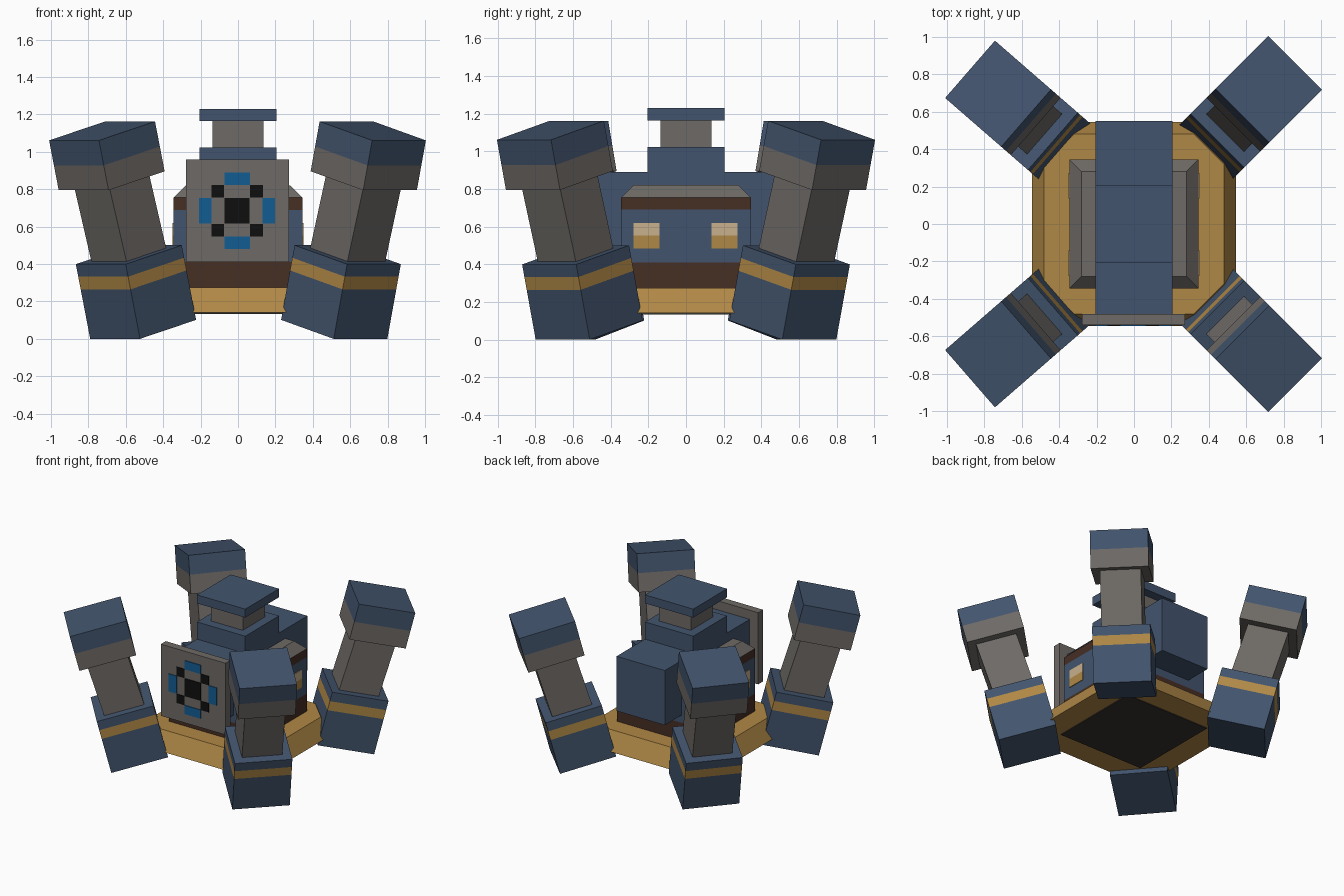
import bpy, bmesh, math
from mathutils import Matrix

if "Cube" in bpy.data.objects:
    bpy.data.objects.remove(bpy.data.objects["Cube"])


def material(name, rgb):
    m = bpy.data.materials.new(name)
    lin = [((c / 255 + 0.055) / 1.055) ** 2.4 if c > 10 else c / 255 / 12.92 for c in rgb]
    m.diffuse_color = (*lin, 1)
    m.use_nodes = True
    m.node_tree.nodes["Principled BSDF"].inputs["Base Color"].default_value = m.diffuse_color
    return m


BLUE = material("slate_blue", (66, 84, 109))
GOLD = material("ochre", (176, 136, 70))
GREY = material("stone_grey", (110, 106, 102))
BROWN = material("dark_brown", (70, 46, 36))
BRIGHT = material("bright_blue", (18, 92, 146))
BLACK = material("black", (15, 15, 15))
BEIGE = material("pale_beige", (200, 176, 140))
DARK = material("dark_grey", (54, 51, 49))


def rect(x0, x1, y0, y1):
    return [(x0, y0), (x1, y0), (x1, y1), (x0, y1)]


def octagon(a, b):
    return [(-b, -a), (b, -a), (a, -b), (a, b), (b, a), (-b, a), (-a, b), (-a, -b)]


def stack(name, levels, mats, matrix=None):
    """Closed solid through (z, outline) levels, one material per slice."""
    bm = bmesh.new()
    rings = [[bm.verts.new((x, y, z)) for x, y in outline] for z, outline in levels]
    n = len(rings[0])
    used = list(dict.fromkeys(mats))
    bm.faces.new(rings[0][::-1]).material_index = used.index(mats[0])
    bm.faces.new(rings[-1]).material_index = used.index(mats[-1])
    for k, mat in enumerate(mats):
        lo, hi = rings[k], rings[k + 1]
        for i in range(n):
            j = (i + 1) % n
            f = bm.faces.new((lo[i], lo[j], hi[j], hi[i]))
            f.material_index = used.index(mat)
    if matrix:
        bm.transform(matrix)
    bmesh.ops.recalc_face_normals(bm, faces=bm.faces)
    me = bpy.data.meshes.new(name)
    bm.to_mesh(me)
    bm.free()
    for m in used:
        me.materials.append(m)
    ob = bpy.data.objects.new(name, me)
    bpy.context.collection.objects.link(ob)
    return ob


def box(name, x, y, z, mat, matrix=None):
    o = rect(*x, *y)
    return stack(name, [(z[0], o), (z[1], o)], [mat], matrix)


# Flared eight-sided base with a dark underside panel
stack("base", [(0.14, octagon(0.545, 0.36)), (0.275, octagon(0.48, 0.32))], [GOLD])
box("underside_panel", (-0.36, 0.36), (-0.36, 0.36), (0.134, 0.142), DARK)

# Body: brown skirt, blue wall, brown stripe, bevelled grey lid
wall, lid = rect(-0.345, 0.345, -0.345, 0.345), rect(-0.28, 0.28, -0.28, 0.28)
stack("body", [(0.27, wall), (0.41, wall), (0.69, wall), (0.755, wall), (0.82, lid)],
      [BROWN, BLUE, BROWN, GREY])

# Spine block and stacked turret
box("spine", (-0.205, 0.205), (-0.485, 0.55), (0.47, 0.89), BLUE)
box("turret_base", (-0.205, 0.205), (-0.205, 0.205), (0.885, 1.022), BLUE)
box("turret_neck", (-0.135, 0.135), (-0.135, 0.135), (1.02, 1.17), GREY)
box("turret_cap", (-0.205, 0.205), (-0.205, 0.205), (1.165, 1.23), BLUE)

# Front plate with its painted pattern
box("front_plate", (-0.277, 0.272), (-0.54, -0.48), (0.41, 0.96), GREY)
CX, CZ = -0.005, 0.685


def mark(name, x, z, w, h, mat):
    box(name, (CX + x - w / 2, CX + x + w / 2), (-0.545, -0.538),
        (CZ + z - h / 2, CZ + z + h / 2), mat)


mark("eye_centre", 0, 0, 0.135, 0.135, BLACK)
for s in (-1, 1):
    mark("eye_bar_side", s * 0.17, 0, 0.067, 0.135, BRIGHT)
    mark("eye_bar_level", 0, s * 0.172, 0.137, 0.067, BRIGHT)
    for t in (-1, 1):
        mark("eye_dot", s * 0.104, t * 0.104, 0.068, 0.068, BLACK)

# Two-tone lamps on both flanks
for side in (-1, 1):
    for y in (-0.21, 0.205):
        o = rect(side * 0.346 - 0.004, side * 0.346 + 0.004, y - 0.069, y + 0.069)
        stack("side_lamp", [(0.485, o), (0.553, o), (0.62, o)], [GOLD, BEIGE])

# Four leaning legs; the local origin is the outer bottom edge of the foot
TILT = math.radians(14.3)
for label, px, py, deg in (("right", 0.655, 0.655, 45), ("left", -0.657, 0.636, 139)):
    for end, s in (("back", 1), ("front", -1)):
        m = (Matrix.Translation((px, s * py, 0))
             @ Matrix.Rotation(math.radians(s * deg), 4, 'Z')
             @ Matrix.Rotation(TILT, 4, 'Y'))
        foot = rect(-0.41, 0, -0.203, 0.203)
        stack(f"foot_{end}_{label}", [(0, foot), (0.273, foot), (0.343, foot), (0.412, foot)],
              [BLUE, GOLD, BLUE], m)
        stack(f"leg_{end}_{label}", [(0.405, rect(-0.35, -0.06, -0.143, 0.143)),
                                     (0.83, rect(-0.33, -0.04, -0.143, 0.143))], [GREY], m)
        cap = rect(-0.39, 0.02, -0.203, 0.203)
        stack(f"leg_cap_{end}_{label}", [(0.825, cap), (0.962, cap), (1.1, cap)],
              [GREY, BLUE], m)
